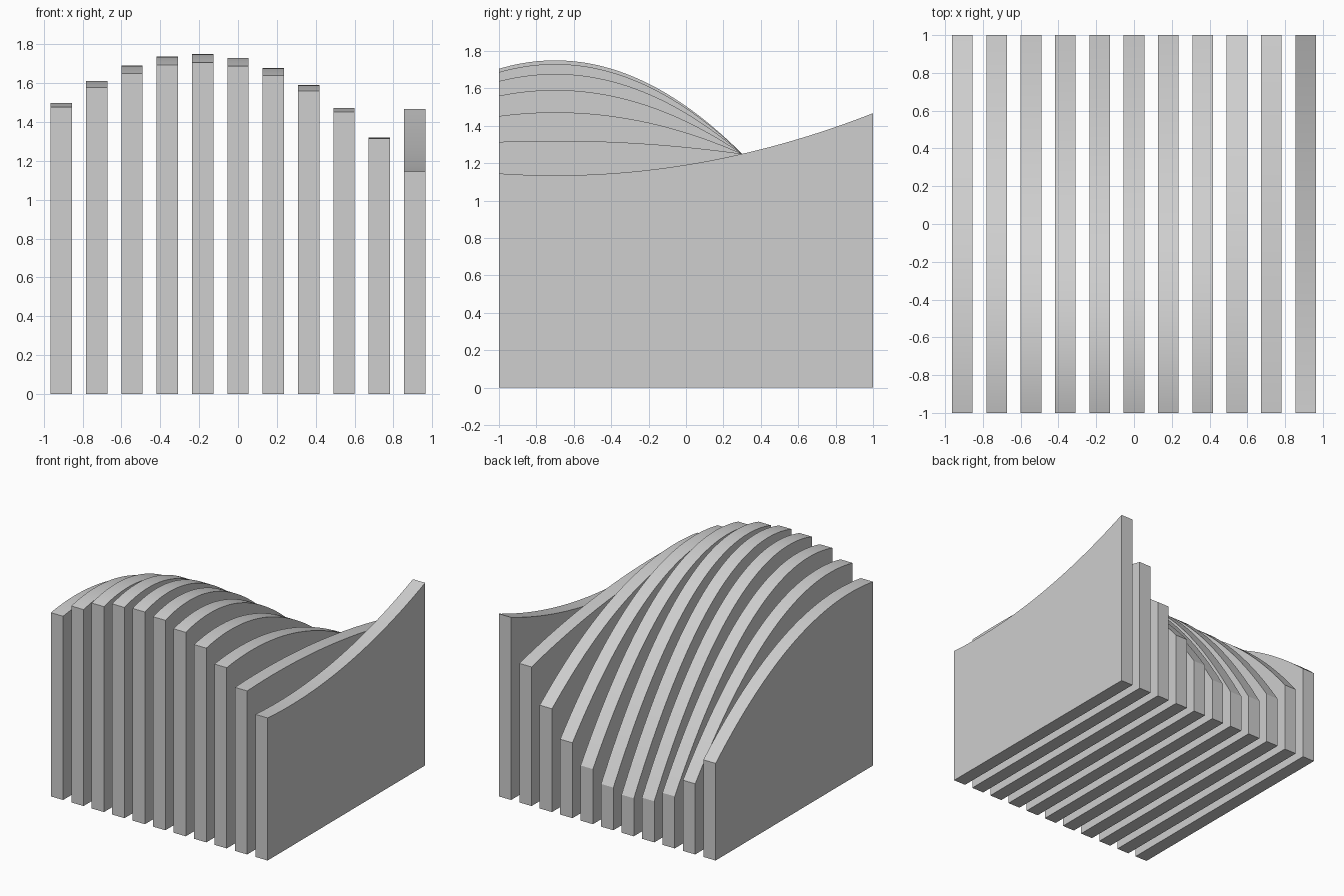
import bpy
import bmesh
import math

cube = bpy.data.objects.get("Cube")
if cube:
    bpy.data.objects.remove(cube, do_unlink=True)

COUNT = 11
PITCH = 2 / COUNT
THICKNESS = PITCH * 0.6
SEGMENTS = 64

# One plain grey for every slat
grey = bpy.data.materials.new("light grey")
grey.use_nodes = True
colour = (0.62, 0.62, 0.62, 1)
grey.diffuse_color = colour
grey.node_tree.nodes["Principled BSDF"].inputs["Base Color"].default_value = colour


def top_height(x, y):
    """Doubly curved surface that the slats are cut to."""
    across = 1 - (x + 0.2) ** 2
    along = 1 - (y + 0.7) ** 2
    return 1.25 + 0.5 * across * along


def make_slat(name, x):
    """Upright board along y with a curved top edge."""
    bm = bmesh.new()
    left = x - THICKNESS / 2
    ys = [-1 + 2 * i / SEGMENTS for i in range(SEGMENTS + 1)]
    outline = [(1, 0), (-1, 0)] + [(y, top_height(x, y)) for y in ys]
    side = bm.faces.new([bm.verts.new((left, y, z)) for y, z in outline])
    result = bmesh.ops.extrude_face_region(bm, geom=[side])
    moved = [v for v in result["geom"] if isinstance(v, bmesh.types.BMVert)]
    bmesh.ops.translate(bm, verts=moved, vec=(THICKNESS, 0, 0))
    bmesh.ops.recalc_face_normals(bm, faces=bm.faces)
    mesh = bpy.data.meshes.new(name)
    bm.to_mesh(mesh)
    bm.free()
    mesh.materials.append(grey)
    slat = bpy.data.objects.new(name, mesh)
    bpy.context.collection.objects.link(slat)
    return slat


# Row of evenly spaced slats
bpy.ops.object.select_all(action="DESELECT")
for i in range(COUNT):
    slat = make_slat(f"slat_{i + 1}", (i - (COUNT - 1) / 2) * PITCH)
    slat.select_set(True)
    bpy.context.view_layer.objects.active = slat
bpy.ops.object.shade_smooth_by_angle(angle=math.radians(30))
